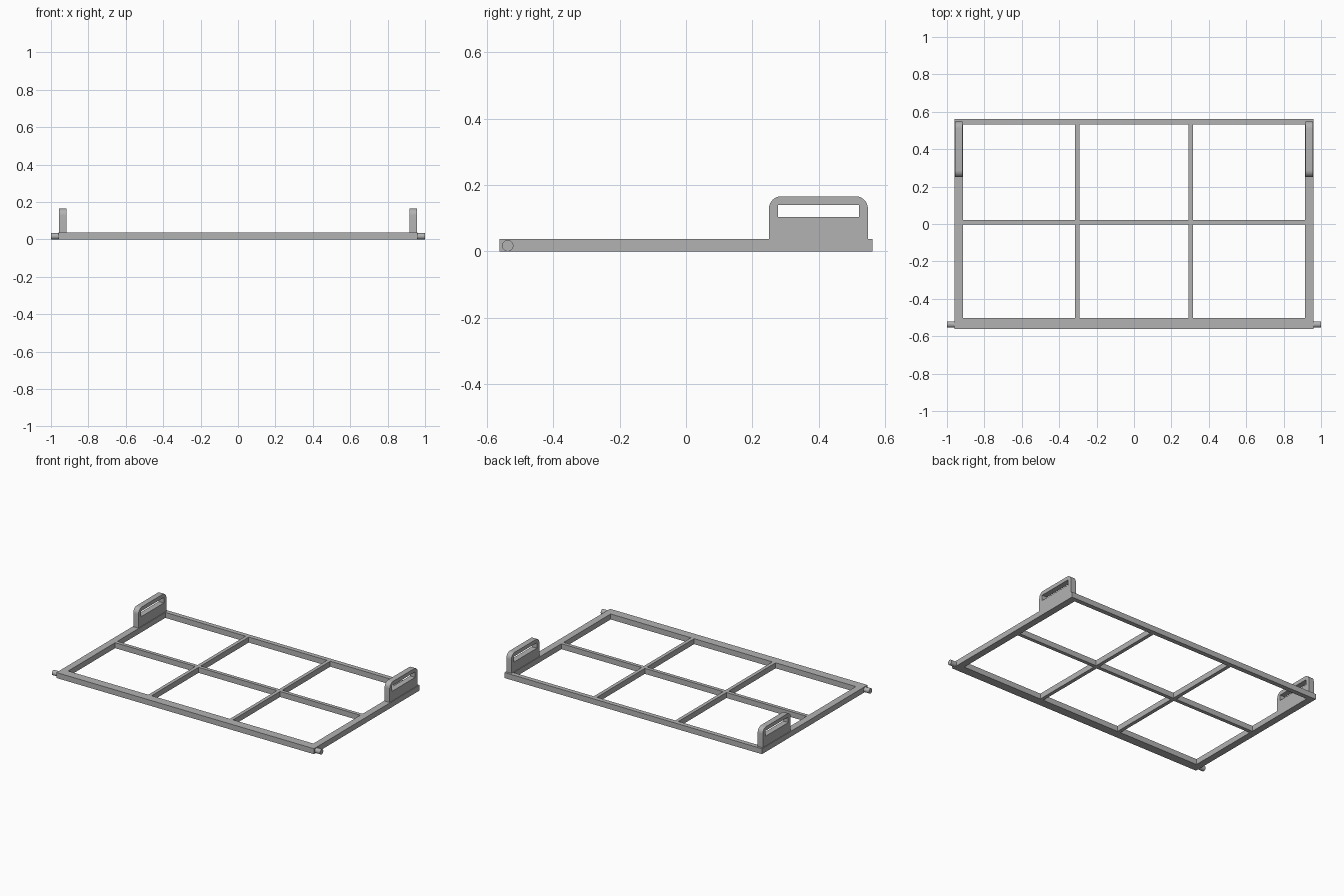
import bpy, bmesh, math
from mathutils import Vector

if "Cube" in bpy.data.objects:
    bpy.data.objects.remove(bpy.data.objects["Cube"], do_unlink=True)

grey = bpy.data.materials.new("plain grey")
grey.use_nodes = True
colour = (0.45, 0.45, 0.45, 1)
grey.diffuse_color = colour
grey.node_tree.nodes["Principled BSDF"].inputs["Base Color"].default_value = colour

HEIGHT = 0.037
OUTER_X, INNER_X = 0.96, 0.914
FRONT, FRONT_IN = -0.562, -0.503
BACK_IN, BACK = 0.531, 0.562
BAR = 0.024


def finish(bm, name):
    bmesh.ops.recalc_face_normals(bm, faces=bm.faces)
    mesh = bpy.data.meshes.new(name)
    bm.to_mesh(mesh)
    bm.free()
    mesh.materials.append(grey)
    obj = bpy.data.objects.new(name, mesh)
    bpy.context.collection.objects.link(obj)
    return obj


def box(name, x0, x1, y0, y1, z0=0, z1=HEIGHT):
    bm = bmesh.new()
    bmesh.ops.create_cube(bm, size=1)
    for v in bm.verts:
        v.co = Vector((x1 if v.co.x > 0 else x0,
                       y1 if v.co.y > 0 else y0,
                       z1 if v.co.z > 0 else z0))
    return finish(bm, name)


def smooth(obj):
    bpy.ops.object.select_all(action='DESELECT')
    obj.select_set(True)
    bpy.context.view_layer.objects.active = obj
    bpy.ops.object.shade_smooth_by_angle(angle=math.radians(30))


def handle(name, x0, x1):
    """Upright plate with rounded top corners and a square grip slot."""
    y0, y1, top, r = 0.25, 0.548, 0.166, 0.037
    outer = [(y0, HEIGHT), (y1, HEIGHT)]
    for centre, start in ((y1 - r, 0), (y0 + r, 90)):
        for i in range(9):
            a = math.radians(start + 90 * i / 8)
            outer.append((centre + r * math.cos(a), top - r + r * math.sin(a)))
    slot = [(0.277, 0.103), (0.521, 0.103), (0.521, 0.14), (0.277, 0.14)]
    bm = bmesh.new()
    for loop in (outer, slot):
        verts = [bm.verts.new((x0, y, z)) for y, z in loop]
        for i, v in enumerate(verts):
            bm.edges.new((v, verts[i - 1]))
    bmesh.ops.triangle_fill(bm, edges=bm.edges[:], use_beauty=True)
    ext = bmesh.ops.extrude_face_region(bm, geom=bm.faces[:])
    moved = [g for g in ext["geom"] if isinstance(g, bmesh.types.BMVert)]
    bmesh.ops.translate(bm, verts=moved, vec=(x1 - x0, 0, 0))
    smooth(finish(bm, name))


def pivot_pin(name, side):
    bm = bmesh.new()
    bmesh.ops.create_cone(bm, cap_ends=True, segments=32,
                          radius1=0.017, radius2=0.017, depth=0.05)
    obj = finish(bm, name)
    obj.rotation_euler.y = math.pi / 2
    obj.location = (side * 0.975, -0.537, 0.017)
    smooth(obj)


# Outer frame
box("front_rail", -OUTER_X, OUTER_X, FRONT, FRONT_IN)
box("back_rail", -OUTER_X, OUTER_X, BACK_IN, BACK)

# Mirrored side parts and the lengthwise dividers
for label, s in (("left", 1), ("right", -1)):
    box(label + "_side_rail", *sorted((s * INNER_X, s * OUTER_X)), FRONT_IN, BACK_IN)
    handle(label + "_handle", *sorted((s * 0.918, s * 0.956)))
    pivot_pin(label + "_pivot_pin", s)
    x = s * 0.304
    box(label + "_divider_front", x - BAR / 2, x + BAR / 2, FRONT_IN, -0.003)
    box(label + "_divider_back", x - BAR / 2, x + BAR / 2, 0.021, BACK_IN)

# Crosswise divider
box("cross_divider", -INNER_X, INNER_X, -0.003, 0.021)
